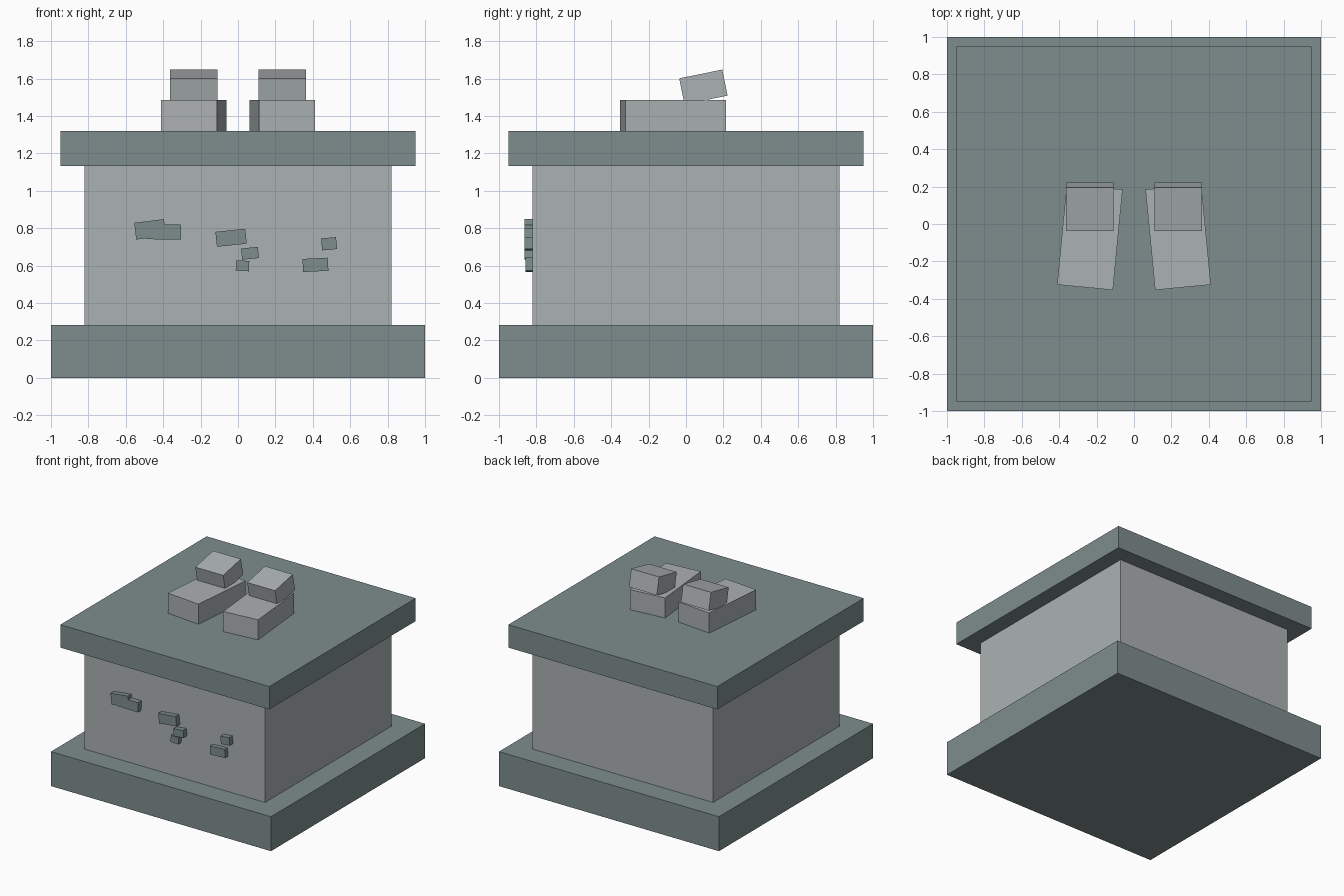
import bpy, bmesh
from math import radians
from mathutils import Matrix, Vector

if "Cube" in bpy.data.objects:
    bpy.data.objects.remove(bpy.data.objects["Cube"], do_unlink=True)


def material(name, rgb):
    m = bpy.data.materials.new(name)
    m.use_nodes = True
    m.diffuse_color = (*rgb, 1)
    m.node_tree.nodes["Principled BSDF"].inputs["Base Color"].default_value = (*rgb, 1)
    return m


SLATE = material("slate grey", (0.21, 0.27, 0.27))
STONE = material("pale stone grey", (0.41, 0.44, 0.445))


def finish(name, bm, mat, location, rotation=(0, 0, 0)):
    bmesh.ops.recalc_face_normals(bm, faces=bm.faces[:])
    mesh = bpy.data.meshes.new(name)
    bm.to_mesh(mesh)
    bm.free()
    mesh.materials.append(mat)
    obj = bpy.data.objects.new(name, mesh)
    obj.location = location
    obj.rotation_euler = [radians(a) for a in rotation]
    bpy.context.collection.objects.link(obj)
    return obj


def box(name, size, location, mat, rotation=(0, 0, 0)):
    bm = bmesh.new()
    bmesh.ops.create_cube(bm, size=1, matrix=Matrix.Diagonal((*size, 1)))
    return finish(name, bm, mat, location, rotation)


def frame(name, width, height, border, depth, location, mat):
    # Upright rectangle, inset to a ring, then thickened towards the front
    bm = bmesh.new()
    bmesh.ops.create_grid(bm, x_segments=1, y_segments=1, size=0.5,
                          matrix=Matrix.Diagonal((width, 1, height, 1))
                          @ Matrix.Rotation(radians(90), 4, "X"))
    centre = bm.faces[:]
    bmesh.ops.inset_region(bm, faces=centre, thickness=border)
    bmesh.ops.delete(bm, geom=centre, context="FACES")
    ring = bmesh.ops.extrude_face_region(bm, geom=bm.faces[:], use_keep_orig=True)
    bmesh.ops.translate(bm, vec=Vector((0, -depth, 0)),
                        verts=[v for v in ring["geom"] if isinstance(v, bmesh.types.BMVert)])
    return finish(name, bm, mat, location)


# Stacked pedestal
box("base_slab", (2, 2, 0.283), (0, 0, 0.1415), SLATE)
box("pedestal_body", (1.64, 1.64, 0.849), (0, 0, 0.7075), STONE)
box("top_slab", (1.9, 1.9, 0.188), (0, 0, 1.226), SLATE)

# Broken statue feet, with tilted ankle stumps
for side, s in (("left", 1), ("right", -1)):
    box(side + "_foot", (0.3, 0.54, 0.165), (0.236 * s, -0.07, 1.4025), STONE, (0, 0, 5.5 * s))
    box(side + "_ankle", (0.253, 0.235, 0.142), (0.236 * s, 0.093, 1.555), STONE, (11.5, 0, 0))

# Framed panels on the front
for label, x in (("right", -0.433), ("middle", -0.003), ("left", 0.428)):
    frame(label + "_panel_frame", 0.344, 0.465, 0.042, 0.036, (x, -0.82, 0.7075), SLATE)

# Raised fragments inside the panels: x, z, width, height, tilt
fragments = (
    (-0.47, 0.794, 0.16, 0.09, 7), (-0.395, 0.78, 0.18, 0.08, -1),
    (-0.037, 0.749, 0.16, 0.08, 6), (0.064, 0.666, 0.09, 0.06, 6),
    (0.024, 0.599, 0.07, 0.055, -3),
    (0.487, 0.717, 0.08, 0.064, 5), (0.414, 0.604, 0.135, 0.07, 3),
)
for i, (x, z, w, h, tilt) in enumerate(fragments):
    front = -0.864 if z > 0.65 else -0.858
    depth = -0.815 - front
    box(f"panel_fragment_{i + 1}", (w, depth, h), (x, front + depth / 2, z), SLATE, (0, -tilt, 0))
